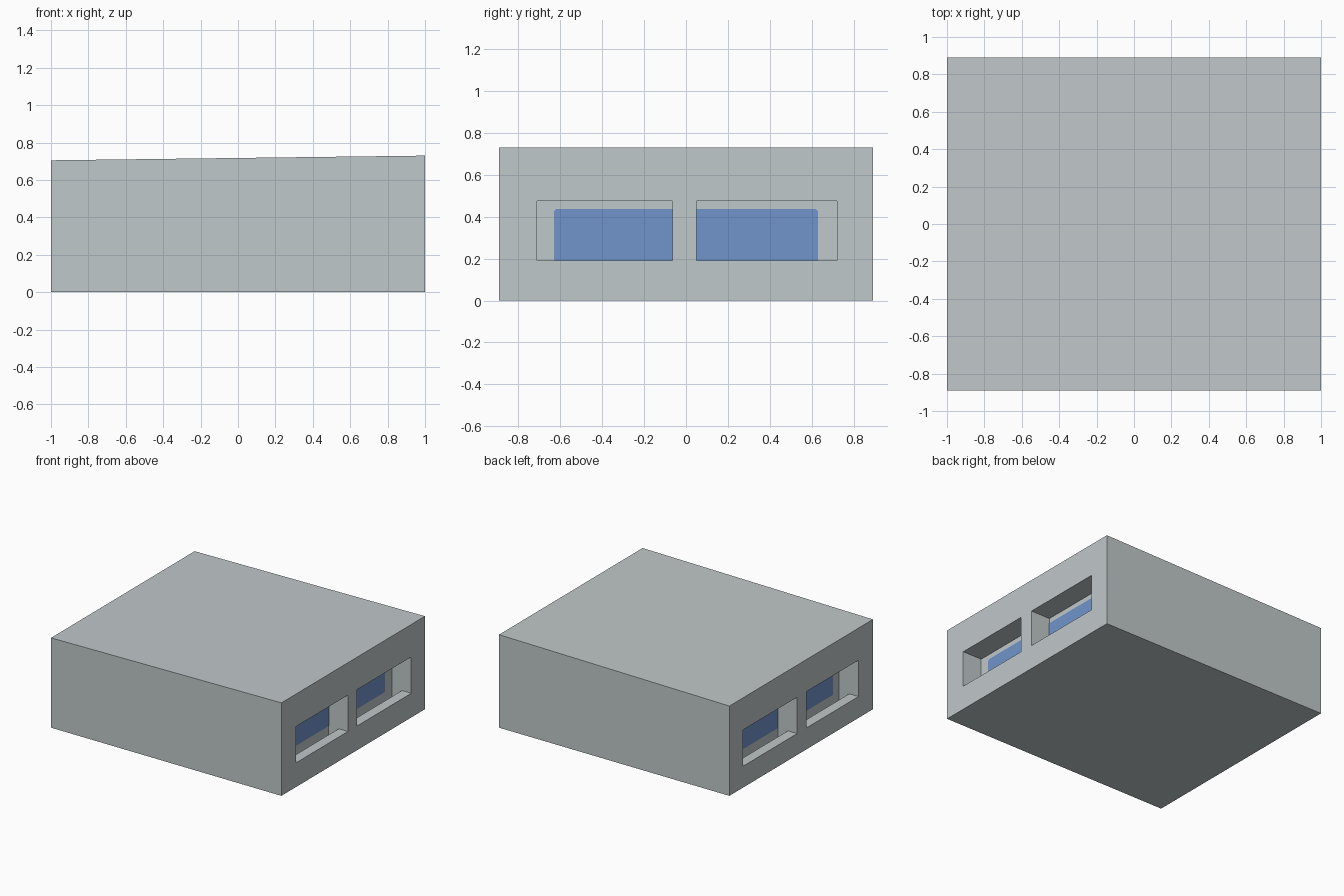
import bpy, bmesh

if "Cube" in bpy.data.objects:
    bpy.data.objects.remove(bpy.data.objects["Cube"])

HALF_Y = 0.89
DEPTH, SILL = 0.168, 0.08      # recess depth, sill thickness
BAYS = [(-0.71, -0.065), (0.05, 0.72)]
ENDS = [(1, 0.19), (-1, 0.168)]   # side, sill height


def material(name, rgb):
    m = bpy.data.materials.new(name)
    m.diffuse_color = (*rgb, 1)
    m.use_nodes = True
    m.node_tree.nodes["Principled BSDF"].inputs["Base Color"].default_value = m.diffuse_color
    return m


def prism(name, pts, vec, mat):
    """Closed prism: polygon of 3D points extruded along a vector."""
    bm = bmesh.new()
    face = bm.faces.new([bm.verts.new(p) for p in pts])
    ext = bmesh.ops.extrude_face_region(bm, geom=[face], use_keep_orig=True)
    verts = [g for g in ext["geom"] if isinstance(g, bmesh.types.BMVert)]
    bmesh.ops.translate(bm, verts=verts, vec=vec)
    bmesh.ops.recalc_face_normals(bm, faces=bm.faces)
    mesh = bpy.data.meshes.new(name)
    bm.to_mesh(mesh)
    bm.free()
    mesh.materials.append(mat)
    ob = bpy.data.objects.new(name, mesh)
    bpy.context.collection.objects.link(ob)
    return ob


grey = material("pale grey", (0.53, 0.58, 0.585))
blue = material("window blue", (0.165, 0.30, 0.60))

# Main block with gently sloping roof
body = prism("main_block",
             [(-1, -HALF_Y, 0), (1, -HALF_Y, 0), (1, -HALF_Y, 0.73), (-1, -HALF_Y, 0.705)],
             (0, 2 * HALF_Y, 0), grey)

for s, z in ENDS:
    back = 1 - DEPTH
    for i, (y0, y1) in enumerate(BAYS):
        # Recess: opening over a sill, dropping into a trough behind it
        prof = [(1.1, z), (1.1, z + 0.285), (back, z + 0.285),
                (back, z - 0.09), (1 - SILL, z - 0.09), (1 - SILL, z)]
        cutter = prism("recess_cutter", [(s * x, y0, h) for x, h in prof],
                       (0, y1 - y0, 0), grey)
        cutter.hide_render = True
        mod = body.modifiers.new("recess", 'BOOLEAN')
        mod.operation, mod.solver, mod.object = 'DIFFERENCE', 'EXACT', cutter
        bpy.context.view_layer.objects.active = body
        bpy.ops.object.modifier_apply(modifier=mod.name)
        bpy.data.objects.remove(cutter)

        # Blue pane on the back wall, clipped at its upper outer corner
        inner, outer = (y1, -0.63) if i == 0 else (y0, 0.63)
        step = 0.012 if outer > 0 else -0.012
        top = z + 0.245
        pane = [(inner, z), (outer, z), (outer, top - 0.012), (outer - step, top), (inner, top)]
        prism(f"window_pane_{'right' if s > 0 else 'left'}_{i + 1}",
              [(s * (back - 0.001), y, h) for y, h in pane], (s * 0.004, 0, 0), blue)
